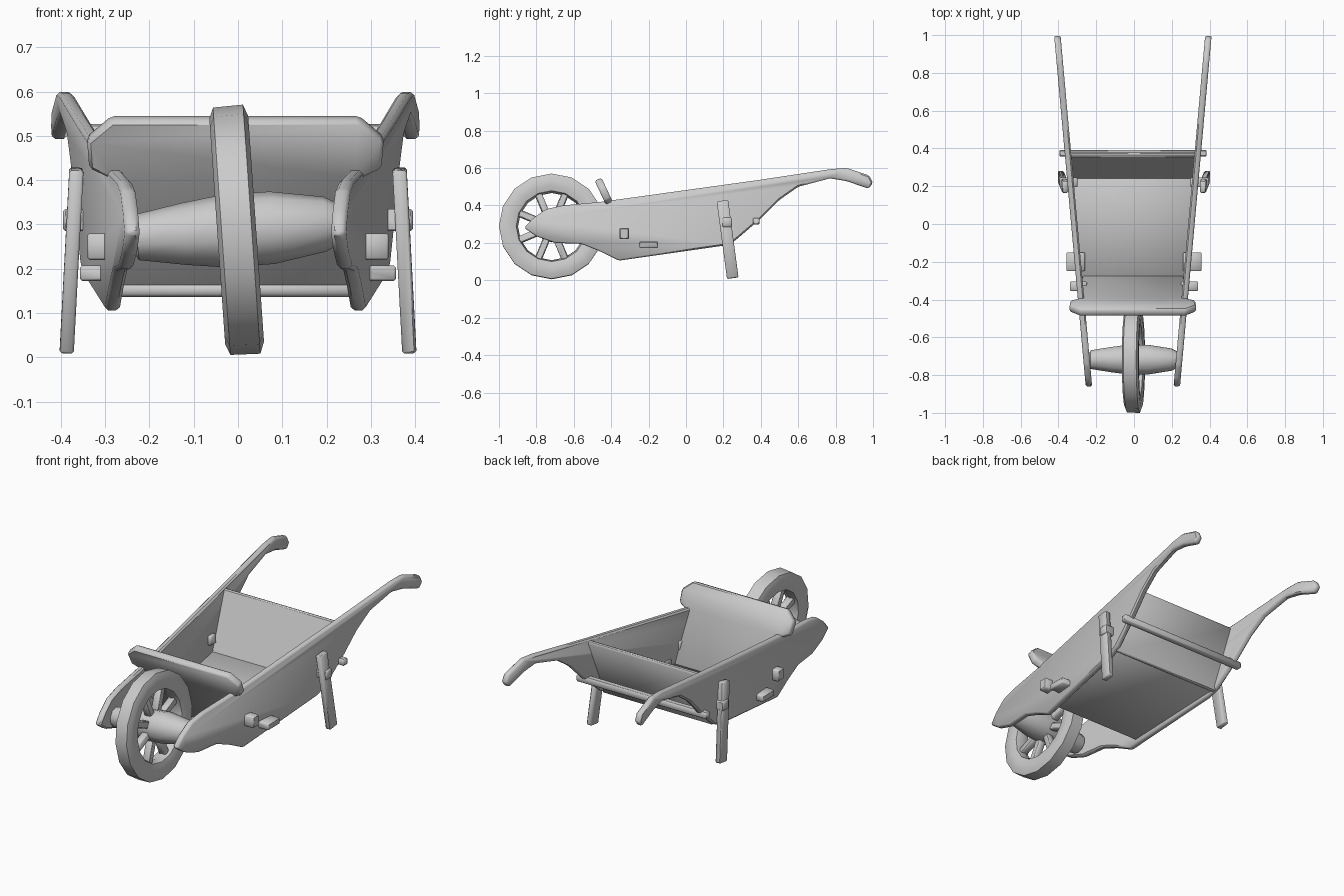
import bpy, bmesh, math
from mathutils import Vector, Matrix

cube = bpy.data.objects.get("Cube")
if cube:
    bpy.data.objects.remove(cube, do_unlink=True)

GREY = (0.6, 0.6, 0.6, 1)
grey = bpy.data.materials.new("plain_grey")
grey.use_nodes = True
grey.diffuse_color = GREY
grey.node_tree.nodes["Principled BSDF"].inputs["Base Color"].default_value = GREY


def finish(name, bm, bevel=0.0, angle=45):
    """Bevel, shade and link a finished part."""
    bmesh.ops.recalc_face_normals(bm, faces=bm.faces)
    if bevel:
        bmesh.ops.bevel(bm, geom=bm.edges[:], offset=bevel, segments=1,
                        affect='EDGES', clamp_overlap=True)
    for f in bm.faces:
        f.smooth = True
    mesh = bpy.data.meshes.new(name)
    bm.to_mesh(mesh)
    bm.free()
    mesh.set_sharp_from_angle(angle=math.radians(angle))
    mesh.materials.append(grey)
    obj = bpy.data.objects.new(name, mesh)
    bpy.context.collection.objects.link(obj)
    return obj


def slab(name, side_a, side_b, bevel):
    """Solid between two matching outlines."""
    bm = bmesh.new()
    a = [bm.verts.new(p) for p in side_a]
    b = [bm.verts.new(p) for p in side_b]
    bm.faces.new(a)
    bm.faces.new(b[::-1])
    n = len(a)
    for i in range(n):
        j = (i + 1) % n
        bm.faces.new((a[i], b[i], b[j], a[j]))
    return finish(name, bm, bevel)


def beam(name, start, end, width, depth, bevel=0.005):
    """Rectangular bar; width is along x, or along y for crosswise bars."""
    start, end = Vector(start), Vector(end)
    along = (end - start).normalized()
    hint = Vector((1, 0, 0)) if abs(along.x) < 0.8 else Vector((0, 1, 0))
    u = (hint - along * hint.dot(along)).normalized() * width / 2
    v = along.cross(u).normalized() * depth / 2
    corners = [u + v, v - u, -u - v, u - v]
    return slab(name, [start + c for c in corners], [end + c for c in corners], bevel)


def panel(name, low, high, half_outline, thick):
    """Crosswise board from low to high (y, z); outline gives (half width, fraction)."""
    low, high = Vector((0, *low)), Vector((0, *high))
    off = (high - low).cross(Vector((1, 0, 0))).normalized() * thick / 2
    pts = [(w, t) for w, t in half_outline] + [(-w, t) for w, t in reversed(half_outline)]
    mid = [low.lerp(high, t) + Vector((w + SHIFT, 0, 0)) for w, t in pts]
    return slab(name, [p + off for p in mid], [p - off for p in mid], 0.008)


def lathe(name, profile, steps, closed):
    """Turn an (x, radius) profile about the x axis."""
    bm = bmesh.new()
    rings = []
    for k in range(steps):
        a = math.tau * k / steps
        rings.append([bm.verts.new((x, r * math.sin(a), r * math.cos(a))) for x, r in profile])
    n = len(profile)
    for k in range(steps):
        p, q = rings[k], rings[(k + 1) % steps]
        for i in range(n if closed else n - 1):
            j = (i + 1) % n
            bm.faces.new((p[i], p[j], q[j], q[i]))
    if not closed:
        bm.faces.new([r[0] for r in rings])
        bm.faces.new([r[-1] for r in rings])
    return finish(name, bm, 0, 50)


SHIFT = -0.006


def half_width(y):
    return 0.31 + 0.09 * y


# Side boards that run on into the curved handles
SIDE = [(-0.865, 0.28), (-0.82, 0.33), (-0.75, 0.38), (-0.66, 0.40), (-0.45, 0.42),
        (0.38, 0.535), (0.78, 0.595), (0.86, 0.60), (0.98, 0.56), (1.0, 0.52),
        (0.975, 0.49), (0.86, 0.53), (0.77, 0.545), (0.60, 0.50), (0.50, 0.43),
        (0.40, 0.33), (0.26, 0.21), (0.20, 0.185), (-0.36, 0.105), (-0.46, 0.155),
        (-0.56, 0.195), (-0.70, 0.20), (-0.80, 0.235)]
for label, s in (("left", 1), ("right", -1)):
    outer = [(s * (half_width(y) + 0.017) + SHIFT, y, z) for y, z in SIDE]
    inner = [(s * (half_width(y) - 0.017) + SHIFT, y, z) for y, z in SIDE]
    slab(label + "_side_board", outer, inner, 0.008)

    # Splayed leg on the outside of the board
    beam(label + "_leg", (s * 0.365, 0.195, 0.425), (s * 0.387, 0.25, 0.012), 0.032, 0.062)

    # Peg ends standing out of the board
    beam(label + "_front_peg", (s * 0.25, -0.33, 0.25), (s * 0.34, -0.33, 0.25), 0.05, 0.06)
    beam(label + "_middle_peg", (s * 0.26, -0.20, 0.19), (s * 0.357, -0.20, 0.19), 0.10, 0.035)
    beam(label + "_leg_peg", (s * 0.30, 0.22, 0.31), (s * 0.395, 0.22, 0.31), 0.05, 0.05)

# Tray
panel("tray_floor", (-0.32, 0.15), (0.25, 0.22),
      [(half_width(-0.32), 0), (half_width(0.25), 1)], 0.03)
panel("tray_back", (0.24, 0.20), (0.37, 0.525),
      [(half_width(0.24), 0), (half_width(0.37), 1)], 0.025)
panel("tray_front", (-0.29, 0.155), (-0.47, 0.54),
      [(0.27, 0), (0.28, 0.66), (0.33, 0.72), (0.335, 0.88), (0.28, 1)], 0.04)
beam("rear_crossbar", (-0.395, 0.375, 0.315), (0.385, 0.375, 0.315), 0.035, 0.035)

# Wheel: rim, hub and spokes, leaning slightly to one side
parts = [
    lathe("wheel_rim", [(-0.036, 0.19), (-0.044, 0.22), (-0.044, 0.255), (-0.034, 0.28),
                        (0.034, 0.282), (0.044, 0.255), (0.044, 0.22), (0.036, 0.19),
                        (0, 0.18)], 16, True),
    lathe("wheel_hub", [(-0.24, 0.025), (-0.225, 0.052), (-0.12, 0.07), (-0.03, 0.082),
                        (0.08, 0.082), (0.2, 0.062), (0.232, 0.045)], 10, False),
]
for i in range(8):
    a = math.tau * (i + 0.5) / 8
    d = Vector((0, math.sin(a), math.cos(a)))
    parts.append(beam("wheel_spoke", d * 0.05, d * 0.2, 0.04, 0.038))
lean = Matrix.Translation((-0.003, -0.718, 0.287)) @ Matrix.Rotation(-0.07, 4, 'Y')
for part in parts:
    part.matrix_world = lean
